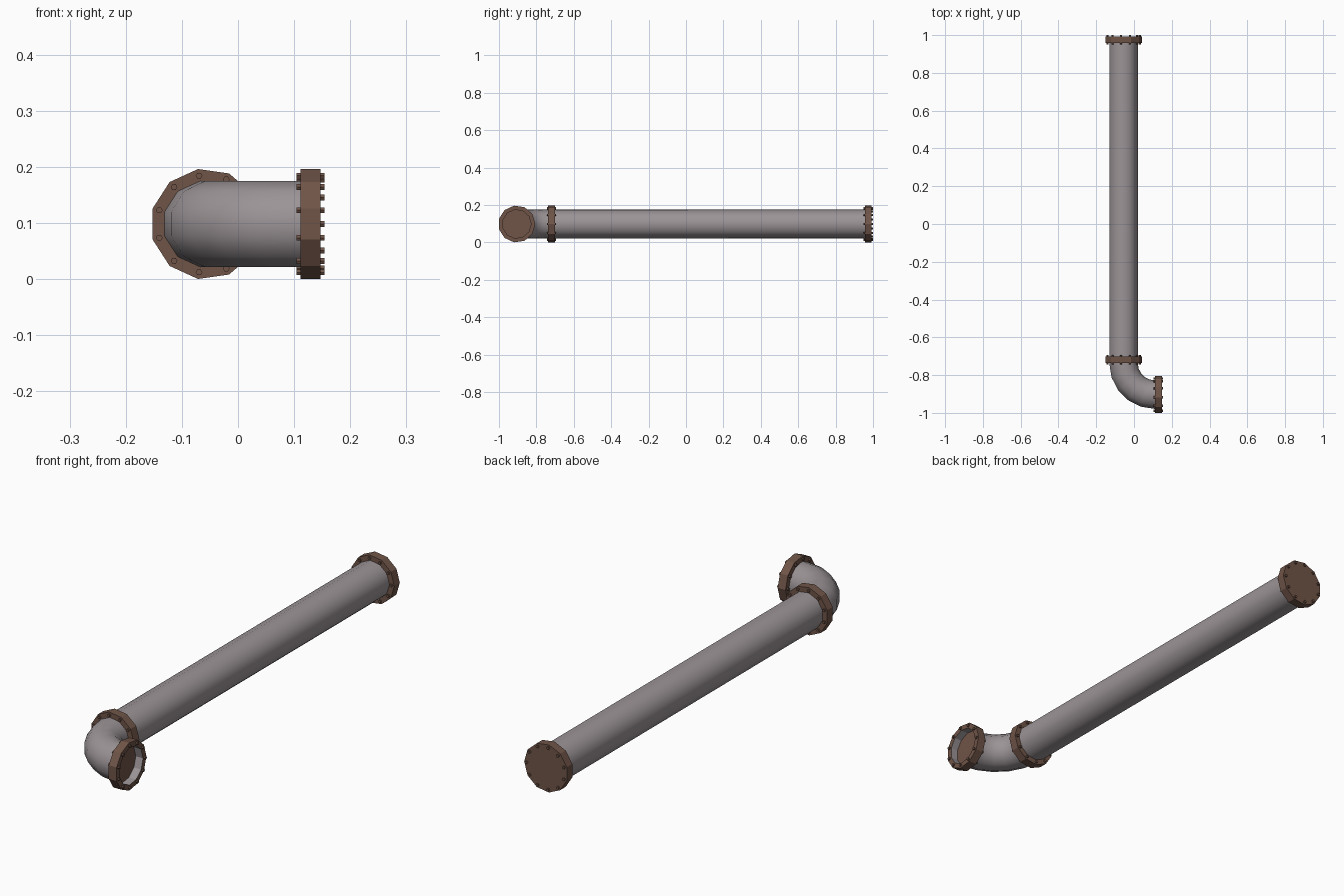
import bpy, bmesh, math
from mathutils import Vector

if "Cube" in bpy.data.objects:
    bpy.data.objects.remove(bpy.data.objects["Cube"])

N = 11                      # sides of pipe and flanges
RP, RF, RB = 0.077, 0.099, 0.087   # pipe, flange and bolt-circle radii
T, HEAD = 0.036, 0.007      # flange thickness, bolt head height
CX, CY, CZ = -0.057, -0.905, 0.098  # straight run x, outlet y, axis height
X, Y, Z = Vector((1, 0, 0)), Vector((0, 1, 0)), Vector((0, 0, 1))


def material(name, rgb):
    m = bpy.data.materials.new(name)
    m.diffuse_color = (*rgb, 1)
    m.use_nodes = True
    m.node_tree.nodes["Principled BSDF"].inputs["Base Color"].default_value = m.diffuse_color
    return m


GREY = material("grey_steel", (0.33, 0.295, 0.305))
BROWN = material("rust_brown", (0.16, 0.09, 0.065))


def add_rings(bm, rings, sides, cap=True, grey_band=None):
    """Bridge rings given as (centre, radial direction, radius)."""
    loops = []
    for c, u, r in rings:
        loops.append([bm.verts.new(c + r * (u * math.cos(a) + Z_or(u) * math.sin(a)))
                      for a in (2 * math.pi * i / sides for i in range(sides))])
    for k, (a, b) in enumerate(zip(loops, loops[1:])):
        for i in range(sides):
            j = (i + 1) % sides
            f = bm.faces.new((a[i], a[j], b[j], b[i]))
            f.material_index = 1 if k == grey_band else 0
    if cap:
        bm.faces.new(loops[0])
        bm.faces.new(loops[-1])


def Z_or(u):
    return Z                # all pipe axes are horizontal


def finish(bm, name, mats, smooth=False):
    bmesh.ops.recalc_face_normals(bm, faces=bm.faces[:])
    for f in bm.faces:
        f.smooth = smooth
    me = bpy.data.meshes.new(name)
    bm.to_mesh(me)
    bm.free()
    ob = bpy.data.objects.new(name, me)
    for m in mats:
        me.materials.append(m)
    bpy.context.collection.objects.link(ob)


def flange(name, base, axis, u, recessed=False):
    """Polygonal plate from base along axis, with a ring of hex bolts."""
    top = base + axis * T
    rings = [(base, u, RF), (top, u, RF)]
    if recessed:            # open mouth with grey wall and a plate at the back
        rings += [(top, u, RP), (base + axis * 0.003, u, RP)]
    bm = bmesh.new()
    add_rings(bm, rings, N, grey_band=2 if recessed else None)
    finish(bm, name, [BROWN, GREY])
    bm = bmesh.new()
    for i in range(N):
        a = 2 * math.pi * i / N
        p = base + RB * (u * math.cos(a) + Z * math.sin(a))
        add_rings(bm, [(p - axis * HEAD, u, 0.006), (p + axis * (T + HEAD), u, 0.006)], 6)
    finish(bm, name + "_bolts", [BROWN])


# straight pipe
bend_y = -0.737
bm = bmesh.new()
add_rings(bm, [(Vector((CX, 0.975, CZ)), X, RP),
               (Vector((CX, bend_y, CZ)), X, RP)], N, cap=False)
finish(bm, "straight_pipe", [GREY], True)

# elbow: quarter bend from the straight pipe to the side outlet
rad = bend_y - CY
hub = Vector((CX + rad, bend_y, CZ))
bm = bmesh.new()
rings = []
for i in range(6):
    a = math.radians(18 * i)
    u = Vector((math.cos(a), math.sin(a), 0))
    rings.append((hub - u * rad, u, RP))
add_rings(bm, rings, N, cap=False)
finish(bm, "elbow", [GREY], True)

# flanges
flange("end_flange", Vector((CX, 1 - HEAD, CZ)), -Y, X)
flange("middle_flange", Vector((CX, bend_y, CZ)), Y, X)
flange("outlet_flange", Vector((hub.x, CY, CZ)), X, Y, recessed=True)
